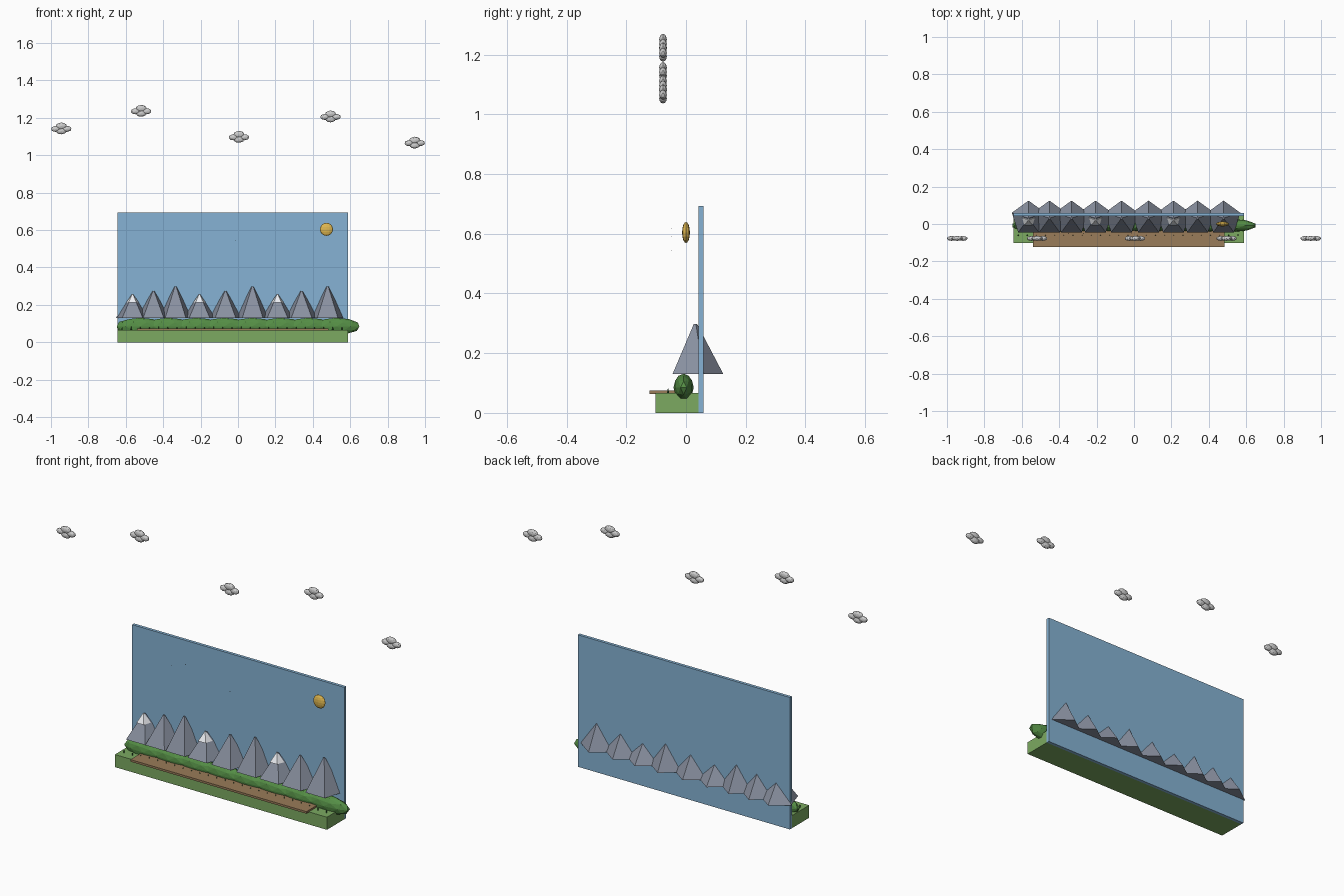
import bpy
from math import radians

if "Cube" in bpy.data.objects:
    bpy.data.objects.remove(bpy.data.objects["Cube"])


def mat(name, r, g, b):
    m = bpy.data.materials.new(name)
    m.diffuse_color = (r, g, b, 1)
    m.use_nodes = True
    m.node_tree.nodes["Principled BSDF"].inputs["Base Color"].default_value = m.diffuse_color
    return m


SKY = mat("sky_blue", 0.24, 0.45, 0.66)
GRASS = mat("grass_green", 0.20, 0.40, 0.12)
DIRT = mat("dirt_brown", 0.32, 0.20, 0.10)
LEAF = mat("leaf_green", 0.09, 0.27, 0.06)
DARK = mat("dark_green", 0.03, 0.12, 0.03)
ROCK = mat("rock_grey", 0.25, 0.28, 0.35)
SNOW = mat("snow_white", 0.85, 0.87, 0.9)
GOLD = mat("sun_gold", 0.75, 0.48, 0.08)
CLOUD = mat("cloud_white", 0.8, 0.8, 0.82)
BLACK = mat("bird_black", 0.03, 0.03, 0.03)


def finish(name, material):
    o = bpy.context.object
    o.name = name
    o.data.materials.append(material)
    return o


def box(name, lo, hi, material):
    bpy.ops.mesh.primitive_cube_add(size=1, location=[(a + b) / 2 for a, b in zip(lo, hi)])
    o = finish(name, material)
    o.scale = [b - a for a, b in zip(lo, hi)]
    return o


def blob(name, loc, radii, material, sub=2):
    bpy.ops.mesh.primitive_ico_sphere_add(subdivisions=sub, radius=1, location=loc)
    o = finish(name, material)
    o.scale = radii
    return o


def cone(name, x, y, z0, z1, r, top, sides, material):
    bpy.ops.mesh.primitive_cone_add(vertices=sides, radius1=r, radius2=top, depth=z1 - z0,
                                    location=(x, y, (z0 + z1) / 2))
    return finish(name, material)


# Backdrop, ground and dirt path
box("sky_panel", (-0.644, 0.042, 0), (0.588, 0.058, 0.693), SKY)
box("ground", (-0.644, -0.102, 0), (0.588, 0.042, 0.066), GRASS)
box("dirt_path", (-0.54, -0.122, 0.064), (0.483, -0.022, 0.075), DIRT)

# Five-sided mountains, every third one snow-capped
xs = (-0.564, -0.452, -0.334, -0.206, -0.067, 0.078, 0.211, 0.34, 0.479)
for i, x in enumerate(xs):
    top = (0.252, 0.273, 0.298)[i % 3]
    cone(f"mountain_{i}", x, 0.031, 0.13, top, 0.094, 0.006, 5, ROCK)
    if i % 3 == 0:
        cone(f"snow_cap_{i}", x, 0.022, 0.212, 0.258, 0.036, 0.003, 5, SNOW)

# Row of long bushes
for i in range(8):
    blob(f"bush_{i}", (-0.525 + i * 0.15, -0.008, 0.085), (0.13, 0.034, 0.046), LEAF)

# Small grass tufts in front of the bushes
for i in range(25):
    cone(f"grass_tuft_{i}", -0.62 + i * 0.049, -0.06, 0.066, 0.085, 0.004, 0, 4, DARK)

# Sun
bpy.ops.mesh.primitive_uv_sphere_add(segments=12, ring_count=8, radius=1, location=(0.473, 0, 0.604))
finish("sun", GOLD).scale = (0.035, 0.013, 0.035)

# Clouds, each made of four lumps
LUMPS = ((-0.03, -0.002, 0.025, 0.016), (0.03, -0.002, 0.025, 0.016),
         (0, 0.013, 0.03, 0.019), (0, -0.014, 0.028, 0.017))
CENTRES = ((-0.945, 1.143), (-0.518, 1.237), (0.005, 1.098), (0.495, 1.207), (0.945, 1.067))
for i, (cx, cz) in enumerate(CENTRES):
    for j, (dx, dz, rx, rz) in enumerate(LUMPS):
        blob(f"cloud_{i}_lump_{j}", (cx + dx, -0.077, cz + dz), (rx, 0.013, rz), CLOUD)

# Tiny distant birds
for i, (x, z) in enumerate(((-0.27, 0.617), (-0.35, 0.59), (-0.012, 0.545))):
    blob(f"bird_{i}", (x, -0.05, z), (0.003, 0.001, 0.001), BLACK, 1)
